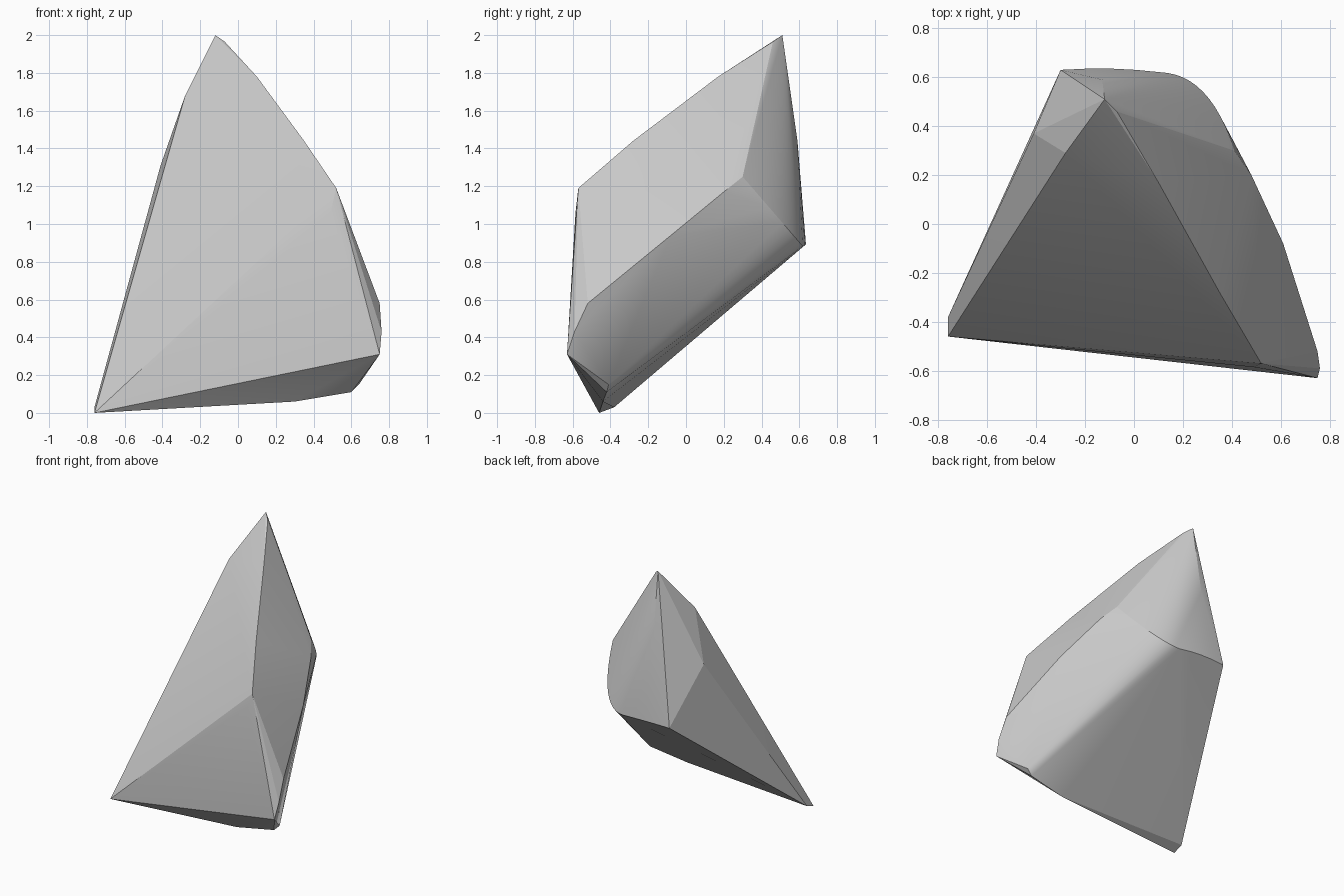
import bpy, bmesh, math
from mathutils import Vector

if "Cube" in bpy.data.objects:
    bpy.data.objects.remove(bpy.data.objects["Cube"])


def bezier(a, b, c, n):
    a, b, c = Vector(a), Vector(b), Vector(c)
    return [a * (1 - t) ** 2 + b * 2 * t * (1 - t) + c * t * t
            for t in (i / n for i in range(n + 1))]


# Sharp corners of the stone: tip, left shoulder, long left point, front edge
corners = [
    (-0.12, 0.51, 2.0), (-0.28, 0.29, 1.68), (-0.41, 0.37, 1.31),
    (-0.76, -0.46, 0.0), (-0.76, -0.38, 0.03), (-0.30, 0.63, 0.89),
    (-0.13, 0.59, 1.44), (0.52, -0.57, 1.19), (0.49, -0.585, 1.06),
    (0.75, -0.63, 0.31), (0.76, -0.59, 0.43), (0.75, -0.52, 0.58),
    (0.60, -0.42, 0.11), (0.64, -0.41, 0.15), (0.30, -0.44, 0.06),
]
# Ridge from tip to front right, and crease along the right side
ridge = [(-0.07, 0.46, 1.965), (0.10, 0.17, 1.78), (0.35, -0.28, 1.44)]
crease = [(0.61, -0.08, 0.94), (0.48, 0.20, 1.17)]
# Rounded back right lip
lip = bezier((-0.30, 0.63, 0.89), (-0.08, 0.645, 0.90), (0.10, 0.62, 0.88), 4)
lip += bezier((0.10, 0.62, 0.88), (0.31, 0.62, 0.88), (0.41, 0.30, 1.25), 12)

# Stone: convex hull around all the points
bm = bmesh.new()
for p in corners + ridge + crease + lip:
    bm.verts.new(p)
bmesh.ops.remove_doubles(bm, verts=bm.verts, dist=0.002)
res = bmesh.ops.convex_hull(bm, input=bm.verts)
loose = {g for g in res["geom_interior"] + res["geom_unused"]
         if isinstance(g, bmesh.types.BMVert)}
bmesh.ops.delete(bm, geom=list(loose), context="VERTS")
bmesh.ops.recalc_face_normals(bm, faces=bm.faces)
mesh = bpy.data.meshes.new("stone")
bm.to_mesh(mesh)
bm.free()
stone = bpy.data.objects.new("stone", mesh)
bpy.context.collection.objects.link(stone)
bpy.context.view_layer.objects.active = stone
stone.select_set(True)
bpy.ops.object.shade_smooth_by_angle(angle=math.radians(14))
